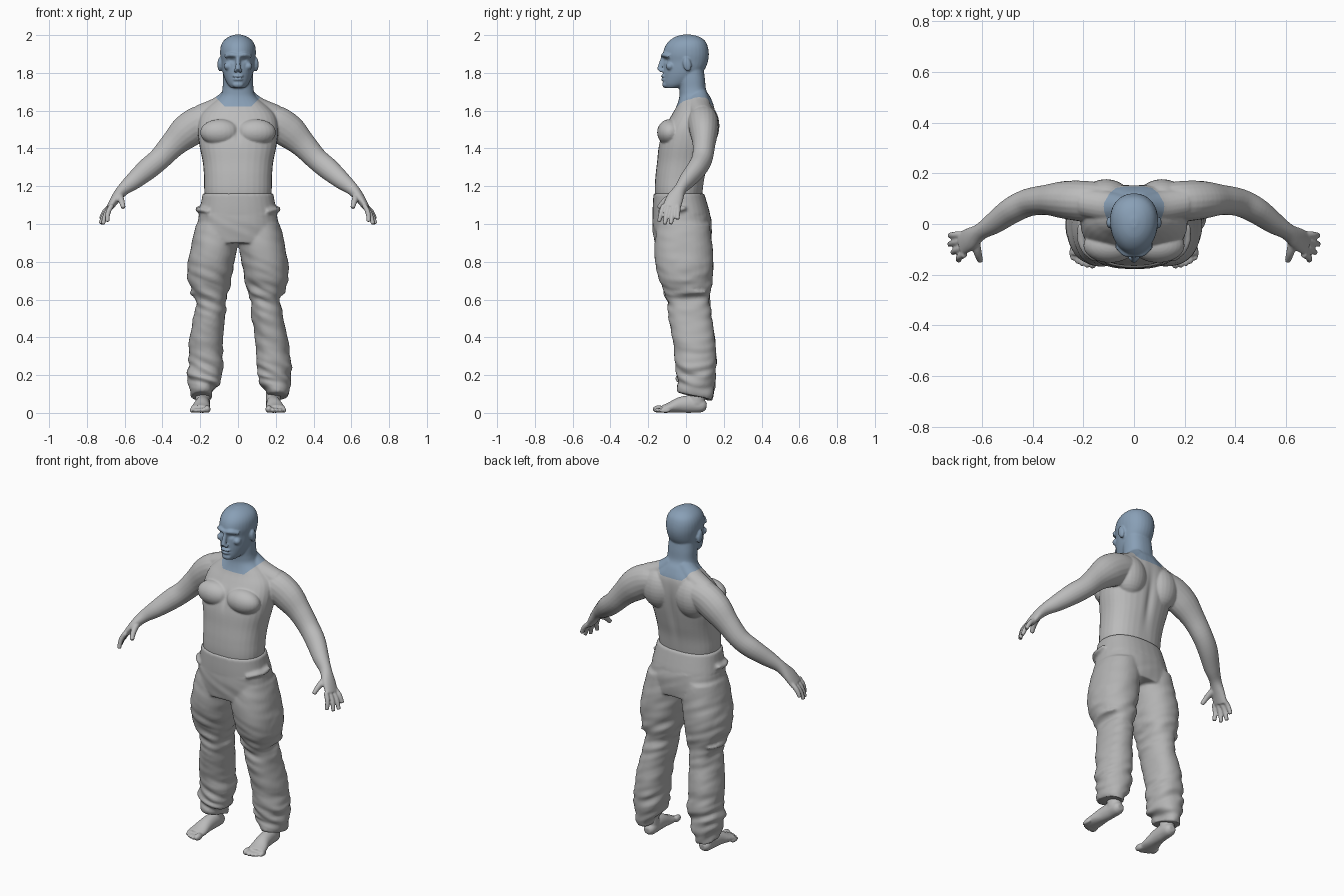
import bpy, bmesh, math
from mathutils import Vector, Matrix, noise

if "Cube" in bpy.data.objects:
    bpy.data.objects.remove(bpy.data.objects["Cube"])


def material(name, rgb):
    m = bpy.data.materials.new(name)
    m.use_nodes = True
    m.diffuse_color = (*rgb, 1)
    m.node_tree.nodes["Principled BSDF"].inputs["Base Color"].default_value = (*rgb, 1)
    return m


GREY = material("light grey", (0.50, 0.50, 0.50))
CLOTH = material("trouser grey", (0.45, 0.45, 0.45))
BLUE = material("slate blue", (0.25, 0.35, 0.47))


def spline(rows, steps=5):
    """Catmull-Rom interpolation of rows of numbers."""
    out = []
    for i in range(len(rows) - 1):
        a, b, c, d = rows[max(i - 1, 0)], rows[i], rows[i + 1], rows[min(i + 2, len(rows) - 1)]
        for k in range(steps):
            t = k / steps
            out.append([q + .5 * t * (r - p + t * (2*p - 5*q + 4*r - s + t * (3*(q - r) + s - p)))
                        for p, q, r, s in zip(a, b, c, d)])
    return out + [list(rows[-1])]


def skin(bm, rings):
    loops = [[bm.verts.new(p) for p in ring] for ring in rings]
    n = len(loops[0])
    for a, b in zip(loops, loops[1:]):
        for i in range(n):
            j = (i + 1) % n
            bm.faces.new((a[i], a[j], b[j], b[i]))
    bm.faces.new(loops[0])
    bm.faces.new(loops[-1])


def circle(power=1, n=32):
    for i in range(n):
        a = 2 * math.pi * i / n
        yield [math.copysign(abs(f) ** power, f) for f in (math.cos(a), math.sin(a))]


def column(bm, rows, power=.85, egg=0):
    """Upright loft; each row is z, x min, x max, y front, y back."""
    skin(bm, [[((x0 + x1) / 2 + (x1 - x0) / 2 * c * (1 + egg * s),
                (yf + yb) / 2 + (yb - yf) / 2 * s, z) for c, s in circle(power)]
              for z, x0, x1, yf, yb in spline(rows)])


def tube(bm, rows, side=(0, 1, 0), mirror=1):
    """Loft along a path; each row is x, y, z, thickness, width along side."""
    rows = spline(rows)
    pts = [Vector(r[:3]) for r in rows]
    rings = []
    for i, r in enumerate(rows):
        t = (pts[min(i + 1, len(pts) - 1)] - pts[max(i - 1, 0)]).normalized()
        u = t.cross(Vector(side)).normalized()
        w = u.cross(t)
        ring = [pts[i] + u * r[3] * c + w * r[4] * s for c, s in circle(n=20)]
        rings.append([(p.x * mirror, p.y, p.z) for p in ring])
    skin(bm, rings)


def blob(bm, loc, size, mirror=1, tilt=0):
    m = Matrix.Translation((loc[0] * mirror, loc[1], loc[2])) @ Matrix.Rotation(tilt, 4, 'X')
    bmesh.ops.create_uvsphere(bm, u_segments=24, v_segments=16, radius=1,
                              matrix=m @ Matrix.Diagonal((*size, 1)))


def blend(name, bm, voxel, smooth, mats):
    """Fuse overlapping parts into one smooth surface."""
    bmesh.ops.recalc_face_normals(bm, faces=bm.faces[:])
    mesh = bpy.data.meshes.new(name)
    bm.to_mesh(mesh)
    bm.free()
    ob = bpy.data.objects.new(name, mesh)
    bpy.context.collection.objects.link(ob)
    rm = ob.modifiers.new("fuse", 'REMESH')
    rm.mode, rm.voxel_size = 'VOXEL', voxel
    sm = ob.modifiers.new("soften", 'SMOOTH')
    sm.factor, sm.iterations = .5, smooth
    dg = bpy.context.evaluated_depsgraph_get()
    ob.data = bpy.data.meshes.new_from_object(ob.evaluated_get(dg))
    ob.modifiers.clear()
    ob.data.materials.clear()
    for m in mats:
        ob.data.materials.append(m)
    ob.data.shade_smooth()
    return ob


def sym(z, hw, yf, yb):
    return (z, -hw, hw, yf, yb)


# Torso and neck
bm = bmesh.new()
column(bm, [sym(1.08, .165, -.155, .075), sym(1.17, .178, -.165, .088), sym(1.25, .18, -.162, .10),
            sym(1.33, .187, -.153, .12), sym(1.42, .205, -.143, .14), sym(1.50, .212, -.12, .152),
            sym(1.57, .20, -.08, .155), sym(1.62, .16, -.052, .15), sym(1.67, .10, -.036, .13),
            sym(1.71, .083, -.035, .107), sym(1.77, .08, -.04, .10), sym(1.84, .075, -.04, .09)])
# Head
column(bm, [sym(1.72, .035, -.108, -.04), sym(1.74, .055, -.12, .02), sym(1.78, .074, -.121, .07),
            sym(1.82, .084, -.120, .10), sym(1.86, .089, -.118, .116), sym(1.90, .094, -.122, .121),
            sym(1.94, .091, -.111, .115), sym(1.97, .076, -.088, .10), sym(1.992, .047, -.054, .068),
            sym(2.003, .012, -.012, .022)], power=.95, egg=.1)
tube(bm, [(0, -.118, 1.885, .013, .012), (0, -.130, 1.85, .014, .012), (0, -.14, 1.815, .015, .016)], (1, 0, 0))
blob(bm, (0, -.119, 1.783), (.03, .014, .009))
blob(bm, (0, -.118, 1.766), (.026, .014, .009))
blob(bm, (0, -.108, 1.738), (.03, .018, .018))
for m in (1, -1):
    blob(bm, (.013, -.13, 1.812), (.011, .013, .009), m)
    tube(bm, [(.0, -.121, 1.89, .011, .011), (.035, -.115, 1.896, .012, .013),
              (.066, -.085, 1.888, .01, .012)], mirror=m)
    blob(bm, (.096, .006, 1.845), (.013, .022, .038), m, .2)
    blob(bm, (.055, -.085, 1.835), (.02, .022, .02), m)
    # Chest, shoulder blades and neck muscles
    blob(bm, (.095, -.085, 1.485), (.105, .068, .07), m)
    blob(bm, (.11, .095, 1.52), (.10, .082, .12), m)
    tube(bm, [(.03, .065, 1.68, .05, .05), (.10, .07, 1.625, .05, .06), (.19, .085, 1.575, .06, .06)], mirror=m)
    # Arm
    tube(bm, [(.10, .09, 1.56, .07, .07), (.19, .09, 1.54, .09, .08), (.27, .095, 1.49, .09, .075),
              (.345, .095, 1.42, .07, .06), (.415, .085, 1.345, .06, .055), (.48, .055, 1.29, .058, .052),
              (.55, .005, 1.23, .047, .043), (.605, -.03, 1.185, .034, .033),
              (.645, -.058, 1.138, .026, .045), (.68, -.077, 1.085, .018, .048)], mirror=m)
    # Fingers and thumb
    for base, tip in ((-.118, (.692, -.143, 1.012)), (-.091, (.715, -.113, .998)),
                      (-.065, (.728, -.08, 1.0)), (-.041, (.727, -.045, 1.025))):
        a, b = Vector((.668, base, 1.10)), Vector(tip)
        mid = (a + b) / 2 + Vector((.008, 0, .004))
        tube(bm, [(*a, .014, .014), (*mid, .0135, .0135), (*b, .011, .011)], mirror=m)
    tube(bm, [(.627, -.065, 1.15, .02, .02), (.617, -.112, 1.122, .016, .016),
              (.606, -.146, 1.085, .012, .012)], mirror=m)
body = blend("body", bm, .0052, 4, [GREY, BLUE])

# Eye sockets, mouth line, spine groove and breastbone: centre, spread, push
dents = [((.034, -.118, 1.866), (.017, .03, .011), (0, .011, 0)),
         ((-.034, -.118, 1.866), (.017, .03, .011), (0, .011, 0)),
         ((0, -.13, 1.775), (.028, .03, .003), (0, .005, 0)),
         ((0, .15, 1.38), (.022, .06, .16), (0, -.012, 0)),
         ((0, -.14, 1.49), (.014, .06, .05), (0, .008, 0))]
for v in body.data.vertices:
    for centre, spread, push in dents:
        d = sum(((p - c) / s) ** 2 for p, c, s in zip(v.co, centre, spread))
        if d < 8:
            v.co += Vector(push) * math.exp(-d)

# Painted neckline, cut cleanly and coloured by side of the cuts
cuts = [((0, 0, 1.622), (0, 0, 1))]
for m in (1, -1):
    cuts += [((m * .137, 0, 0), (-m, 0, 0)), ((0, 0, 1.552), (-m, 0, 1)), ((0, .29, 0), (-1.75 * m, -1, 0))]
cuts = [(Vector(p), Vector(n).normalized()) for p, n in cuts]
bm = bmesh.new()
bm.from_mesh(body.data)
for p, n in cuts:
    near = [f for f in bm.faces if 1.6 < f.calc_center_median().z < 1.72 and abs(f.calc_center_median().x) < .2]
    geom = set(near) | {e for f in near for e in f.edges} | {v for f in near for v in f.verts}
    bmesh.ops.bisect_plane(bm, geom=list(geom), dist=1e-5, plane_co=p, plane_no=n)
for f in bm.faces:
    c = f.calc_center_median()
    f.material_index = int(c.z > 1.72 or all((c - p).dot(n) > 0 for p, n in cuts))
bm.to_mesh(body.data)
bm.free()

# Trousers: hips, legs, pockets and turned hems
bm = bmesh.new()
column(bm, [sym(1.163, .187, -.172, .096), sym(1.10, .198, -.176, .115), sym(1.05, .208, -.177, .128),
            sym(.98, .22, -.177, .137), sym(.90, .225, -.165, .13)])
for m in (1, -1):
    leg = [(1.0, .01, .222, -.15, .125), (.90, .004, .245, -.168, .137), (.80, .018, .263, -.163, .144),
           (.72, .033, .264, -.145, .142), (.66, .045, .252, -.122, .135), (.60, .06, .225, -.103, .127),
           (.50, .07, .237, -.092, .137), (.40, .08, .256, -.073, .152), (.30, .08, .262, -.058, .161),
           (.24, .08, .268, -.052, .157), (.16, .09, .26, -.048, .152), (.12, .125, .25, -.045, .145),
           (.085, .133, .247, -.043, .142)]
    rows = []
    for z, x0, x1, yf, yb in leg:
        lean = max(0, .6 - z) * .04 if m > 0 else 0
        xs = sorted((m * (x0 + lean), m * (x1 + lean)))
        rows.append((z, *xs, yf, yb))
    column(bm, rows, power=.9)
    tube(bm, [(.15, -.14, 1.065, .016, .012), (.19, -.10, 1.075, .02, .014), (.207, -.05, 1.075, .02, .014),
              (.208, .0, 1.085, .014, .012)], (0, 0, 1), m)
    blob(bm, (.222, .0, .755), (.048, .10, .11), m)
    blob(bm, (.215, .02, .64), (.04, .09, .02), m)
trousers = blend("trousers", bm, .0085, 5, [CLOTH])
# Cloth folds, strongest at the knees and ankles; hems drop towards the heel
normals = [v.normal.copy() for v in trousers.data.vertices]
for v, n in zip(trousers.data.vertices, normals):
    x, y, z = v.co
    amount = .004 + .010 * math.exp(-((z - .62) / .1) ** 2) + .014 * math.exp(-((z - .2) / .12) ** 2)
    if z > 1.05:
        amount = 0
    v.co += n * amount * noise.noise(Vector((x * 7, y * 9, z * 24 + x * 10)))
    if z < .2:
        v.co.z -= (y - .06) * .3 * (1 - z / .2) * 1.6

# Bare feet
for m, name in ((1, "left_foot"), (-1, "right_foot")):
    bm = bmesh.new()
    tube(bm, [(.188, .06, .22, .045, .045), (.188, .058, .12, .042, .04), (.187, .055, .05, .045, .038)],
         (1, 0, 0), m)
    tube(bm, [(.183, .108, .035, .018, .02), (.184, .085, .038, .036, .035), (.186, .03, .046, .046, .038),
              (.190, -.03, .042, .042, .041), (.197, -.085, .028, .028, .05),
              (.202, -.125, .02, .02, .052)], (1, 0, 0), m)
    for i in range(5):
        r = .02 if i == 0 else .0145 - .0006 * i
        x = .163 if i == 0 else .166 + .0195 * i
        blob(bm, (x, -.145 + .002 * i * i, r), (r * .9, .032, r), m)
    blend(name, bm, .0055, 3, [GREY])
